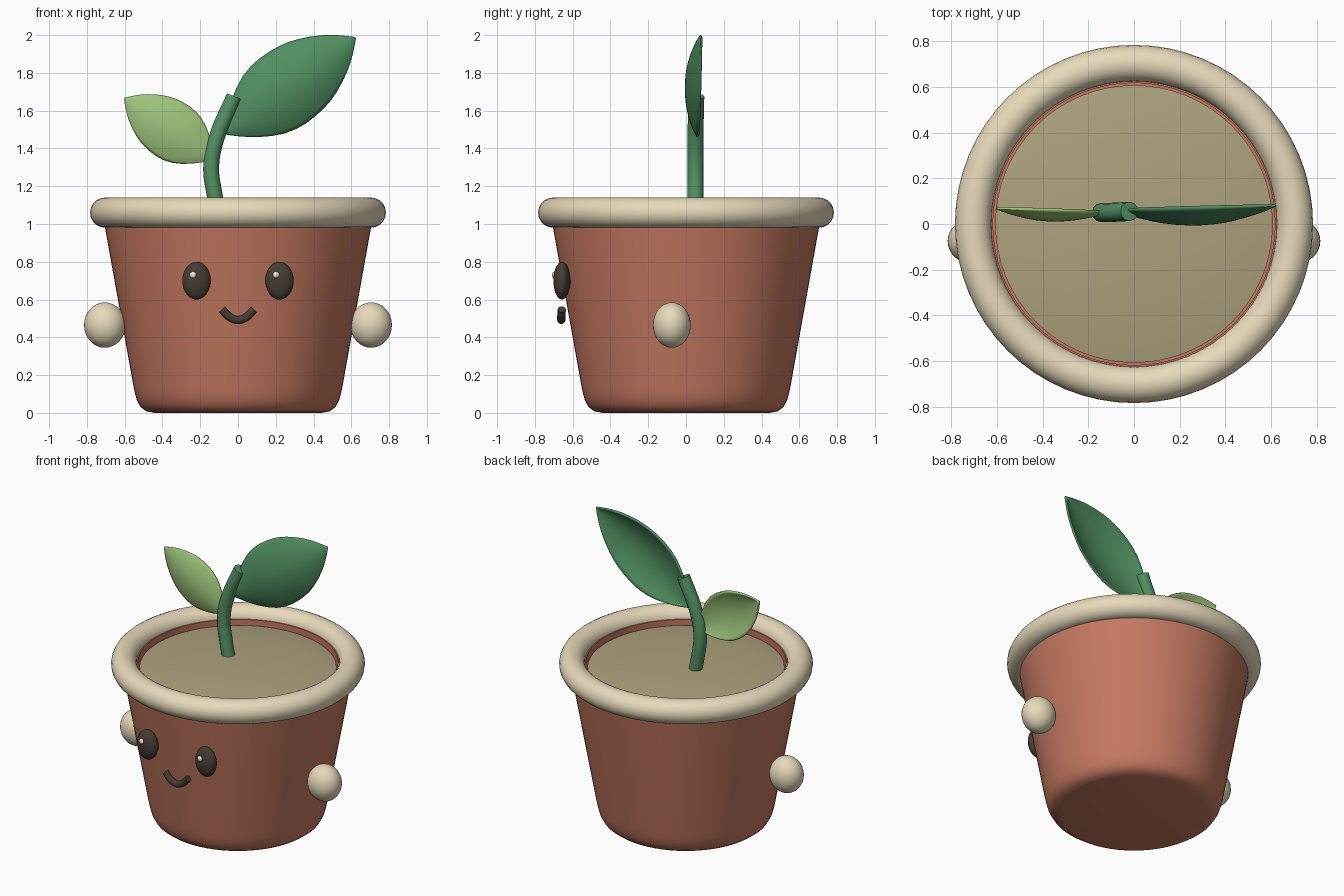
import bpy, bmesh, math
from mathutils import Vector

if "Cube" in bpy.data.objects:
    bpy.data.objects.remove(bpy.data.objects["Cube"])


def material(name, rgb):
    m = bpy.data.materials.new(name)
    m.diffuse_color = (*rgb, 1)
    m.use_nodes = True
    m.node_tree.nodes["Principled BSDF"].inputs["Base Color"].default_value = m.diffuse_color
    return m


CLAY = material("clay", (0.56, 0.19, 0.12))
CREAM = material("cream", (0.80, 0.70, 0.50))
SOIL = material("soil", (0.42, 0.36, 0.21))
DARK = material("dark", (0.06, 0.045, 0.035))
WHITE = material("white", (0.9, 0.85, 0.75))
STEM = material("stem_green", (0.09, 0.28, 0.13))
LEAF = material("leaf_green", (0.08, 0.27, 0.12))
LIGHT = material("light_green", (0.34, 0.55, 0.20))


def finish(ob, name, mat, angle=40):
    ob.name = name
    ob.data.materials.append(mat)
    bpy.ops.object.select_all(action='DESELECT')
    ob.select_set(True)
    bpy.context.view_layer.objects.active = ob
    bpy.ops.object.shade_smooth_by_angle(angle=math.radians(angle))
    return ob


def from_bmesh(bm, name, mat, angle=40):
    bmesh.ops.recalc_face_normals(bm, faces=bm.faces)
    me = bpy.data.meshes.new(name)
    bm.to_mesh(me)
    bm.free()
    ob = bpy.data.objects.new(name, me)
    bpy.context.collection.objects.link(ob)
    return finish(ob, name, mat, angle)


def lathe(name, profile, mat, steps=64):
    bm = bmesh.new()
    vs = [bm.verts.new((r, 0, z)) for r, z in profile]
    es = [bm.edges.new(p) for p in zip(vs, vs[1:])]
    bmesh.ops.spin(bm, geom=vs + es, cent=(0, 0, 0), axis=(0, 0, 1),
                   angle=math.tau, steps=steps)
    bmesh.ops.remove_doubles(bm, verts=bm.verts, dist=1e-4)
    return from_bmesh(bm, name, mat)


def ellipsoid(name, loc, radii, mat):
    bpy.ops.mesh.primitive_uv_sphere_add(segments=32, ring_count=16, location=loc)
    ob = bpy.context.object
    ob.scale = radii
    return finish(ob, name, mat, 180)


def tube(name, points, radius, mat):
    """Capped round tube along a smooth curve."""
    cu = bpy.data.curves.new(name, 'CURVE')
    cu.dimensions = '3D'
    cu.bevel_depth, cu.bevel_resolution, cu.use_fill_caps = radius, 4, True
    sp = cu.splines.new('BEZIER')
    sp.bezier_points.add(len(points) - 1)
    for bp, p in zip(sp.bezier_points, points):
        bp.co = p
        bp.handle_left_type = bp.handle_right_type = 'AUTO'
    ob = bpy.data.objects.new(name, cu)
    bpy.context.collection.objects.link(ob)
    bpy.ops.object.select_all(action='DESELECT')
    ob.select_set(True)
    bpy.context.view_layer.objects.active = ob
    bpy.ops.object.convert(target='MESH')
    return finish(bpy.context.object, name, mat)


# half width along the leaf, as a fraction of the widest point
OUTLINE = [(0, 0.02), (.07, .29), (.15, .55), (.3, .91), (.45, 1), (.6, .94),
           (.7, .83), (.85, .53), (.94, .24), (1, 0.01)]


def leaf(name, base, tip, half, depth, mat):
    """Cupped leaf bulging to the front, edges further back."""
    base, tip = Vector(base), Vector(tip)
    d = (tip - base).normalized()
    side = Vector((-d.z, 0, d.x)).normalized()
    bm = bmesh.new()
    n = 10
    rows = []
    for t, w in OUTLINE:
        row = []
        for i in range(n + 1):
            s = 2 * i / n - 1
            p = base.lerp(tip, t) + side * (s * w * half)
            p.y -= depth * math.sin(math.pi * t) * (1 - s * s)
            row.append(bm.verts.new(p))
        rows.append(row)
    for a, b in zip(rows, rows[1:]):
        for i in range(n):
            bm.faces.new((a[i], a[i + 1], b[i + 1], b[i]))
    ob = from_bmesh(bm, name, mat, 60)
    sub = ob.modifiers.new("smooth", 'SUBSURF')
    sub.levels = sub.render_levels = 1
    sol = ob.modifiers.new("thickness", 'SOLIDIFY')
    sol.thickness, sol.offset = 0.012, 0
    return ob


# pot body with inner wall
lathe("pot", [(0, 0), (.44, 0), (.485, .008), (.515, .03), (.535, .065), (.547, .11),
              (.556, .155), (.704, .98), (.72, 1.07), (.617, 1.07), (.617, .95),
              (0, .95)], CLAY)

# rolled rim
bpy.ops.mesh.primitive_torus_add(major_radius=.703, minor_radius=.08, major_segments=64,
                                 minor_segments=20, location=(0, 0, 1.06))
finish(bpy.context.object, "rim", CREAM, 180)

# slightly domed soil
lathe("soil", [(0, 1.075), (.2, 1.072), (.4, 1.06), (.55, 1.045), (.607, 1.035),
               (.607, .96), (0, .96)], SOIL)

# face and hands
for s, label in ((-1, "left"), (1, "right")):
    ellipsoid("eye_" + label, (s * .22, -.657, .70), (.075, .045, .1), DARK)
    ellipsoid("eye_glint_" + label, (s * .22 - .018, -.694, .73), (.018, .016, .018), WHITE)
    ellipsoid("hand_" + label, (s * .705, -.075, .465), (.11, .1, .12), CREAM)
tube("mouth", [(-.085, -.658, .548), (-.04, -.66, .505), (0, -.66, .492),
               (.04, -.66, .505), (.085, -.658, .548)], .022, DARK)

# sprout
tube("stem", [(-.10, .05, 1.03), (-.125, .05, 1.16), (-.142, .05, 1.3),
              (-.115, .05, 1.45), (-.02, .055, 1.675)], .042, STEM)
leaf("large_leaf", (-.07, .06, 1.48), (.62, .082, 1.985), .214, .075, LEAF)
leaf("small_leaf", (-.13, .05, 1.345), (-.6, .07, 1.665), .16, .045, LIGHT)
